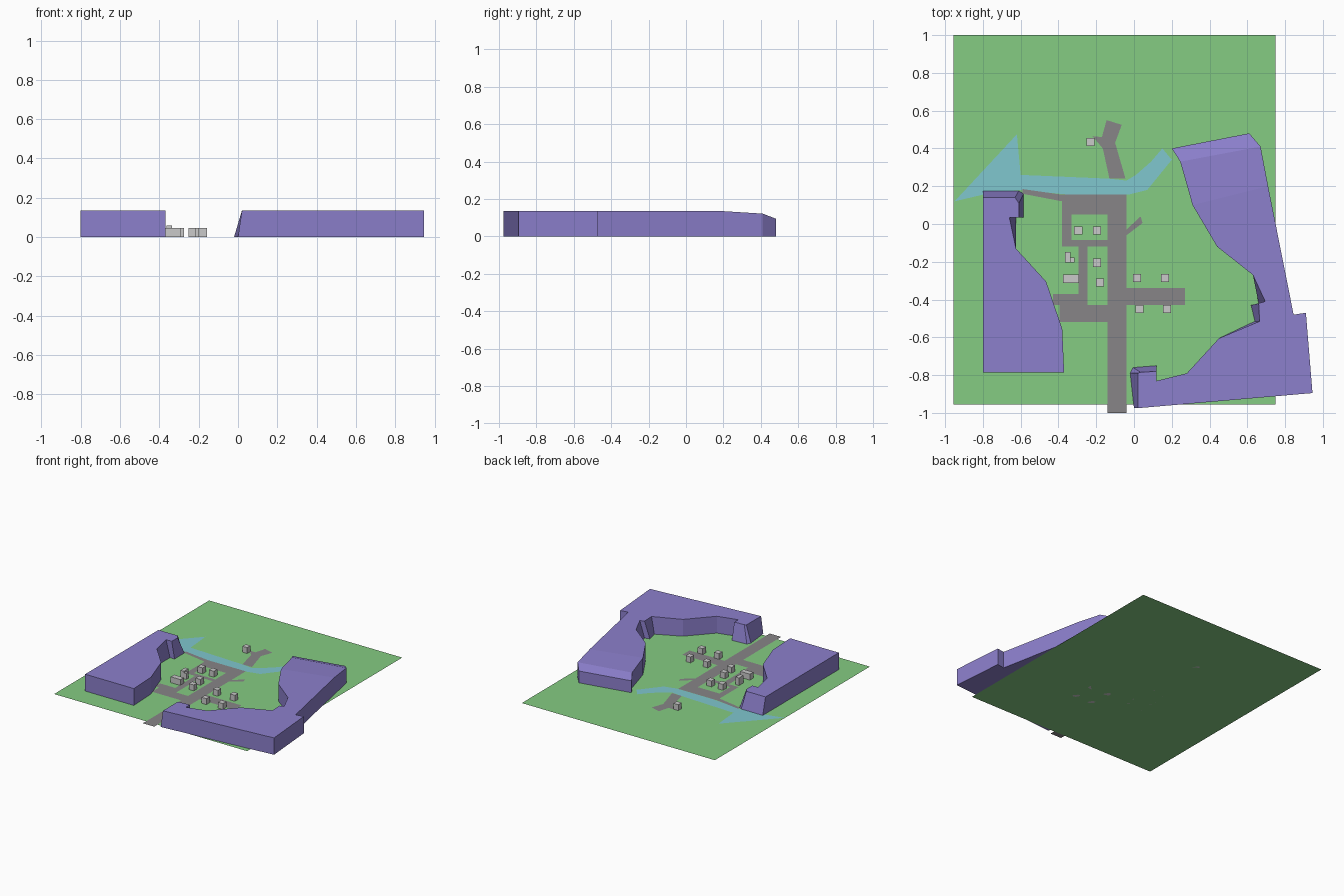
import bpy
import bmesh

cube = bpy.data.objects.get("Cube")
if cube:
    bpy.data.objects.remove(cube, do_unlink=True)


def make_material(name, rgb):
    """Flat material from display values, converted to linear."""
    colour = [c / 12.92 if c <= 0.04 else ((c + 0.055) / 1.055) ** 2.4 for c in rgb] + [1]
    mat = bpy.data.materials.new(name)
    mat.use_nodes = True
    mat.diffuse_color = colour
    mat.node_tree.nodes["Principled BSDF"].inputs["Base Color"].default_value = colour
    return mat


grass = make_material("grass green", (0.52, 0.80, 0.51))
rock = make_material("hill purple", (0.55, 0.50, 0.80))
water = make_material("river blue", (0.50, 0.78, 0.81))
asphalt = make_material("road grey", (0.53, 0.52, 0.53))
plaster = make_material("house light grey", (0.79, 0.79, 0.79))


def finish(name, bm, mat):
    bmesh.ops.recalc_face_normals(bm, faces=bm.faces)
    mesh = bpy.data.meshes.new(name)
    bm.to_mesh(mesh)
    bm.free()
    mesh.materials.append(mat)
    obj = bpy.data.objects.new(name, mesh)
    bpy.context.collection.objects.link(obj)
    return obj


def sheet(name, outlines, z, mat):
    """Flat ground markings, each outline facing upward."""
    bm = bmesh.new()
    for outline in outlines:
        face = bm.faces.new([bm.verts.new((x, y, z)) for x, y in outline])
        face.normal_update()
        if face.normal.z < 0:
            face.normal_flip()
    mesh = bpy.data.meshes.new(name)
    bm.to_mesh(mesh)
    bm.free()
    mesh.materials.append(mat)
    bpy.context.collection.objects.link(bpy.data.objects.new(name, mesh))


def rect(left, right, low, high):
    return [(left, low), (right, low), (right, high), (left, high)]


def hill(name, rim, toes, heights, caps):
    """Solid with a top rim; toes moves the foot of leaning walls."""
    bm = bmesh.new()
    top, foot = [], []
    for i, (x, y) in enumerate(rim):
        dx, dy = toes.get(i, (0, 0))
        top.append(bm.verts.new((x, y, heights.get(i, HILL_HEIGHT))))
        foot.append(bm.verts.new((x + dx, y + dy, 0.0005)))
    for i in range(len(rim)):
        j = (i + 1) % len(rim)
        bm.faces.new((foot[i], foot[j], top[j], top[i]))
    bm.faces.new(foot)
    for cap in caps:
        bm.faces.new([top[i] for i in cap])
    return finish(name, bm, rock)


def box(bm, x, y, width, depth, height):
    made = bmesh.ops.create_cube(bm, size=1)["verts"]
    bmesh.ops.scale(bm, vec=(width, depth, height), verts=made)
    bmesh.ops.translate(bm, vec=(x, y, height / 2), verts=made)


HILL_HEIGHT = 0.135

# Ground
sheet("ground", [rect(-0.955, 0.75, -0.955, 1)], 0, grass)

# River with its triangular pool
sheet("river", [
    [(-0.95, 0.12), (-0.62, 0.475), (-0.6, 0.26), (-0.6, 0.18), (-0.78, 0.16)],
    [(-0.6, 0.26), (-0.13, 0.24), (-0.04, 0.23), (0.01, 0.26), (0.09, 0.33), (0.15, 0.4),
     (0.2, 0.34), (0.07, 0.18), (-0.03, 0.155), (-0.34, 0.155), (-0.6, 0.18)],
], 0.001, water)

# Village roads
sheet("roads", [
    rect(-0.14, -0.04, -1, 0.155),
    rect(-0.38, -0.14, 0.05, 0.155),
    rect(-0.38, -0.33, -0.12, 0.05),
    rect(-0.33, -0.14, -0.12, -0.085),
    rect(-0.295, -0.245, -0.43, -0.12),
    rect(-0.43, -0.295, -0.43, -0.37),
    rect(-0.395, -0.14, -0.52, -0.43),
    rect(-0.04, 0.27, -0.43, -0.34),
    [(-0.59, 0.185), (-0.38, 0.155), (-0.38, 0.12), (-0.59, 0.16)],
    [(-0.04, -0.03), (0.035, 0.04), (0.045, 0.005), (-0.04, -0.06)],
    [(-0.13, 0.24), (-0.045, 0.24), (-0.1, 0.43), (-0.065, 0.525), (-0.145, 0.55),
     (-0.17, 0.46), (-0.22, 0.465), (-0.165, 0.4)],
], 0.002, asphalt)

# East hill, sloping down in two steps towards the back
east_rim = [
    (0.2, 0.4), (0.61, 0.48), (0.67, 0.41), (0.71, 0.2), (0.845, -0.48), (0.91, -0.47),
    (0.945, -0.895), (0.02, -0.975), (0.02, -0.79), (0.035, -0.785), (0.12, -0.78),
    (0.12, -0.83), (0.28, -0.79), (0.45, -0.605), (0.665, -0.515), (0.66, -0.42),
    (0.695, -0.41), (0.63, -0.27), (0.44, -0.12), (0.31, 0.1), (0.245, 0.33)]
east_toes = {7: (-0.02, 0), 8: (-0.04, 0), 9: (-0.04, 0.025), 10: (0, 0.03),
             14: (-0.025, 0), 15: (-0.04, -0.01), 16: (-0.035, -0.01)}
east_heights = {0: 0.095, 1: 0.095, 2: 0.122, 20: 0.122}
hill("east_hill", east_rim, east_toes, east_heights,
     [(0, 1, 2, 20), (20, 2, 3, 19), range(3, 20)])

# West hill
west_rim = [
    (-0.8, 0.14), (-0.63, 0.14), (-0.61, 0.11), (-0.61, 0.035), (-0.66, 0.035),
    (-0.625, -0.13), (-0.465, -0.305), (-0.38, -0.555), (-0.37, -0.785), (-0.8, -0.785)]
west_toes = {0: (0, 0.035), 1: (0.02, 0.035), 2: (0.025, 0.05), 3: (0.025, 0), 4: (0.035, 0)}
hill("west_hill", west_rim, west_toes, {}, [range(len(west_rim))])

# Houses
houses = bmesh.new()
for x, y in [(-0.295, -0.035), (-0.195, -0.035), (-0.195, -0.205), (-0.355, -0.29),
             (-0.312, -0.29), (-0.18, -0.31), (0.015, -0.285), (0.165, -0.285),
             (0.03, -0.45), (0.175, -0.45), (-0.23, 0.435)]:
    box(houses, x, y, 0.043, 0.043, 0.047)
finish("houses", houses, plaster)

# Taller house with a low side wing
wing_house = bmesh.new()
box(wing_house, -0.35, -0.175, 0.03, 0.055, 0.06)
box(wing_house, -0.325, -0.19, 0.02, 0.025, 0.047)
finish("wing_house", wing_house, plaster)
